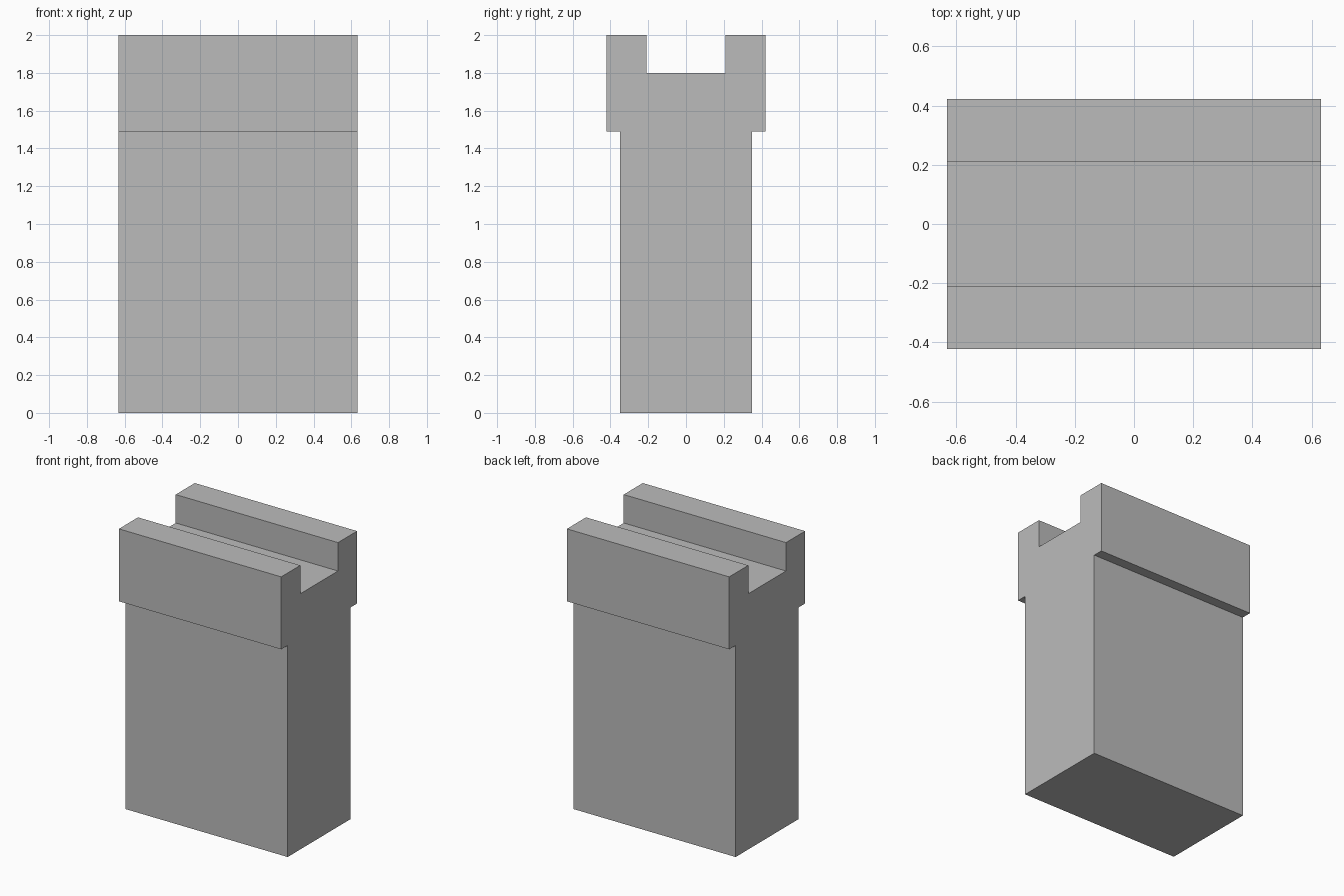
import bpy
import bmesh

cube = bpy.data.objects.get("Cube")
if cube:
    bpy.data.objects.remove(cube, do_unlink=True)

HALF_LENGTH = 0.632

# Single flat grey
grey = bpy.data.materials.new("plain_grey")
grey.use_nodes = True
colour = (0.5, 0.5, 0.5, 1)
grey.diffuse_color = colour
grey.node_tree.nodes["Principled BSDF"].inputs["Base Color"].default_value = colour

# Half of the end profile (y, z): stem, overhanging head, groove
half = [(0.35, 0), (0.35, 1.49), (0.422, 1.49), (0.422, 2), (0.21, 2), (0.21, 1.8)]
profile = half + [(-y, z) for y, z in reversed(half)]

# Extrude the mirrored profile along x
bm = bmesh.new()
end = bm.faces.new([bm.verts.new((-HALF_LENGTH, y, z)) for y, z in profile])
extruded = bmesh.ops.extrude_face_region(bm, geom=[end], use_keep_orig=True)["geom"]
moved = [v for v in extruded if isinstance(v, bmesh.types.BMVert)]
bmesh.ops.translate(bm, verts=moved, vec=(2 * HALF_LENGTH, 0, 0))
bmesh.ops.recalc_face_normals(bm, faces=bm.faces)

mesh = bpy.data.meshes.new("grooved_block")
bm.to_mesh(mesh)
bm.free()
mesh.materials.append(grey)
block = bpy.data.objects.new("grooved_block", mesh)
bpy.context.collection.objects.link(block)
